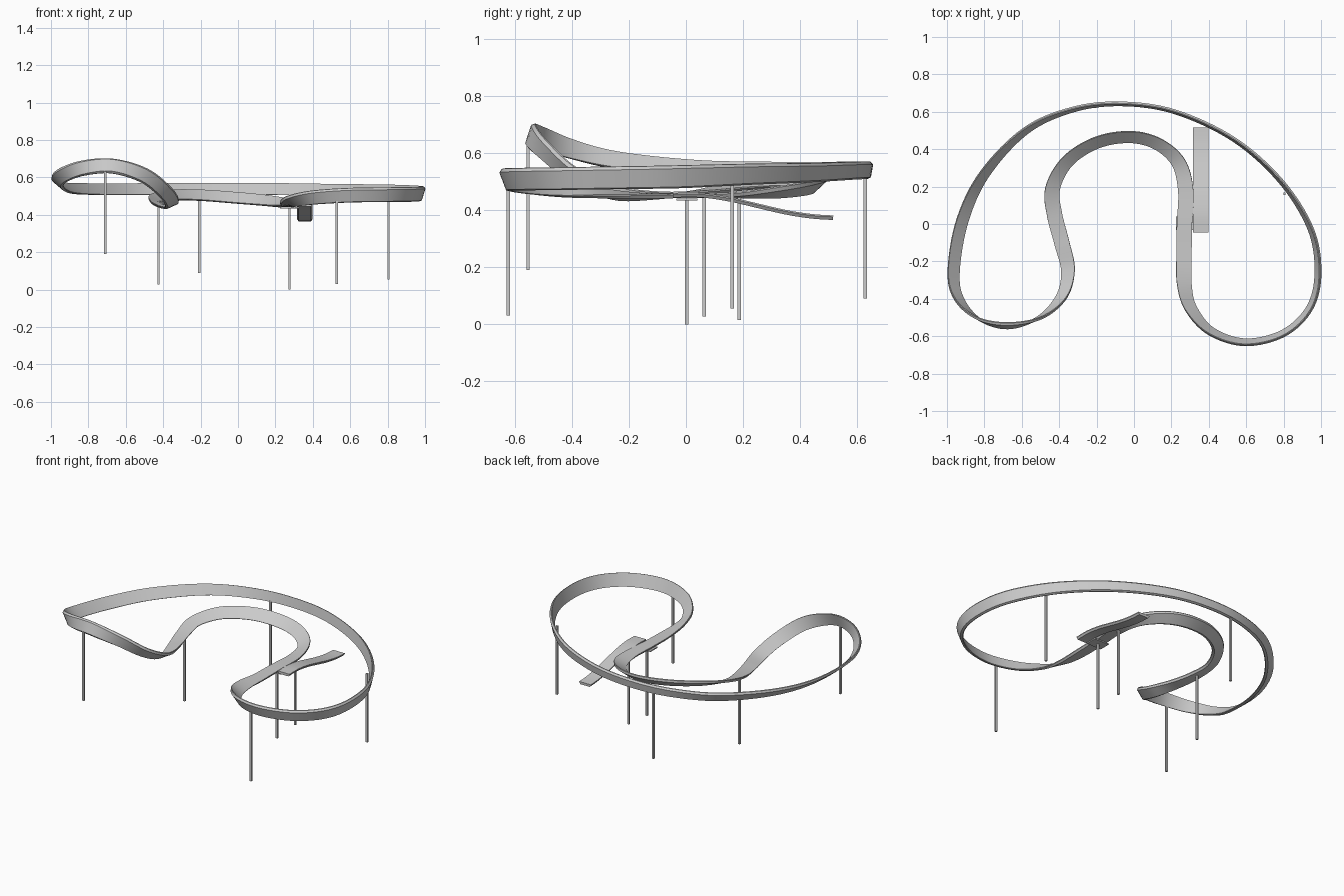
import bpy, bmesh
from math import sin, cos, radians
from mathutils import Vector

cube = bpy.data.objects.get("Cube")
if cube:
    bpy.data.objects.remove(cube, do_unlink=True)

# One plain grey for everything
grey = bpy.data.materials.new("plain grey")
grey.use_nodes = True
colour = (0.6, 0.6, 0.6, 1)
grey.diffuse_color = colour
grey.node_tree.nodes["Principled BSDF"].inputs["Base Color"].default_value = colour

WIDTH = 0.082
UP = Vector((0, 0, 1))
# Slab section with a bevelled underside: inset from the edge, height
SECTION = [(.008, -.008), (0, .003), (0, .008)]


def finish(name, bm, smooth=False):
    """Turn a bmesh into a named, coloured object."""
    bmesh.ops.recalc_face_normals(bm, faces=bm.faces)
    mesh = bpy.data.meshes.new(name)
    bm.to_mesh(mesh)
    bm.free()
    mesh.materials.append(grey)
    obj = bpy.data.objects.new(name, mesh)
    bpy.context.collection.objects.link(obj)
    if smooth:
        bpy.ops.object.select_all(action='DESELECT')
        obj.select_set(True)
        bpy.context.view_layer.objects.active = obj
        bpy.ops.object.shade_smooth_by_angle(angle=radians(30))
    return obj


def spline(points, closed, steps):
    """Catmull-Rom samples through points given as x, y, z, bank."""
    count = len(points)

    def pick(i):
        return Vector(points[i % count] if closed else points[min(max(i, 0), count - 1)])

    samples = []
    for i in range(count if closed else count - 1):
        a, b, c, d = (pick(i + k) for k in (-1, 0, 1, 2))
        for s in range(steps):
            t = s / steps
            samples.append(b + t * (c - a) / 2
                           + t * t * (a - 2.5 * b + 2 * c - d / 2)
                           + t * t * t * (1.5 * (b - c) + (d - a) / 2))
    if not closed:
        samples.append(pick(count - 1))
    return samples


def sweep(name, points, closed, steps=8):
    """Sweep the banked slab section along the path."""
    samples = spline(points, closed, steps)
    count = len(samples)
    bm = bmesh.new()
    rings = []
    for i, sample in enumerate(samples):
        centre = sample.xyz
        if closed:
            ahead, behind = samples[(i + 1) % count], samples[i - 1]
        else:
            ahead, behind = samples[min(i + 1, count - 1)], samples[max(i - 1, 0)]
        tangent = (ahead.xyz - behind.xyz).normalized()
        left = UP.cross(tangent).normalized()
        normal = tangent.cross(left)
        bank = radians(sample.w)
        across = left * cos(bank) + normal * sin(bank)
        top = normal * cos(bank) - left * sin(bank)
        # The slab narrows a little round the long rear sweep
        half = WIDTH / 2 - 0.016 * max(0, centre.y) * max(0, sin(bank))
        outline = ([(half - inset, h) for inset, h in SECTION]
                   + [(inset - half, h) for inset, h in reversed(SECTION)])
        rings.append([bm.verts.new(centre + across * u + top * h) for u, h in outline])
    for i in range(count if closed else count - 1):
        a, b = rings[i], rings[(i + 1) % count]
        for k in range(len(a)):
            n = (k + 1) % len(a)
            bm.faces.new((a[k], a[n], b[n], b[k]))
    if not closed:
        bm.faces.new(rings[0])
        bm.faces.new(rings[-1])
    return finish(name, bm, smooth=True)


def box(name, low, high):
    """Axis-aligned box between two corners."""
    low, high = Vector(low), Vector(high)
    bm = bmesh.new()
    bmesh.ops.create_cube(bm, size=1)
    bmesh.ops.scale(bm, vec=high - low, verts=bm.verts)
    bmesh.ops.translate(bm, vec=(low + high) / 2, verts=bm.verts)
    return finish(name, bm)


# Closed banked track: x, y, z, bank in degrees (left side raised when positive)
track_path = [
    # straight and inner bend
    (.27, 0, .45, 0), (.277, .18, .452, -6), (.24, .33, .462, -26),
    (.13, .43, .476, -38), (-.02, .468, .489, -43), (-.2, .438, .502, -42),
    (-.357, .338, .503, -36), (-.437, .19, .485, -20), (-.425, .05, .462, -3),
    (-.385, -.1, .45, 10), (-.35, -.25, .458, 30),
    # raised lobe, tipping past vertical
    (-.385, -.39, .518, 52), (-.5, -.5, .61, 82), (-.67, -.545, .662, 108),
    (-.83, -.508, .65, 90), (-.938, -.4, .61, 60), (-.967, -.25, .573, 42),
    # long rear sweep
    (-.92, .02, .543, 41), (-.8, .27, .535, 50), (-.58, .5, .535, 63),
    (-.33, .612, .537, 74), (-.07, .643, .538, 80), (.22, .6, .537, 80),
    (.535, .452, .53, 80), (.785, .23, .524, 78), (.945, -.025, .515, 76),
    # lower lobe
    (.985, -.26, .511, 73), (.94, -.45, .508, 72), (.8, -.585, .506, 70),
    (.595, -.634, .503, 69), (.41, -.575, .491, 62), (.3, -.45, .473, 42),
    (.267, -.32, .46, 20), (.267, -.17, .45, 4),
]
sweep("banked_track", track_path, closed=True)

# Side ramp dropping away from the straight
ramp_path = [(.357, y, z, 0) for y, z in
             ((-.045, .452), (.05, .452), (.15, .438), (.25, .415),
              (.35, .392), (.44, .378), (.515, .373))]
sweep("side_ramp", ramp_path, closed=False)

# Support posts: x, y, bottom, top
posts = {
    "straight_post": (.276, .003, 0, .44),
    "bend_post": (.276, .187, .015, .445),
    "inner_post": (-.425, .064, .027, .455),
    "raised_lobe_post": (-.71, -.553, .19, .635),
    "rear_post": (-.207, .627, .09, .515),
    "side_post": (.804, .162, .055, .495),
    "lower_lobe_post": (.528, -.622, .03, .475),
}
R = 0.006
for name, (x, y, bottom, top) in posts.items():
    box(name, (x - R, y - R, bottom), (x + R, y + R, top))

# Thin cross beam carrying the straight and the ramp
box("cross_beam", (.225, -.033, .434), (.33, .04, .441))
